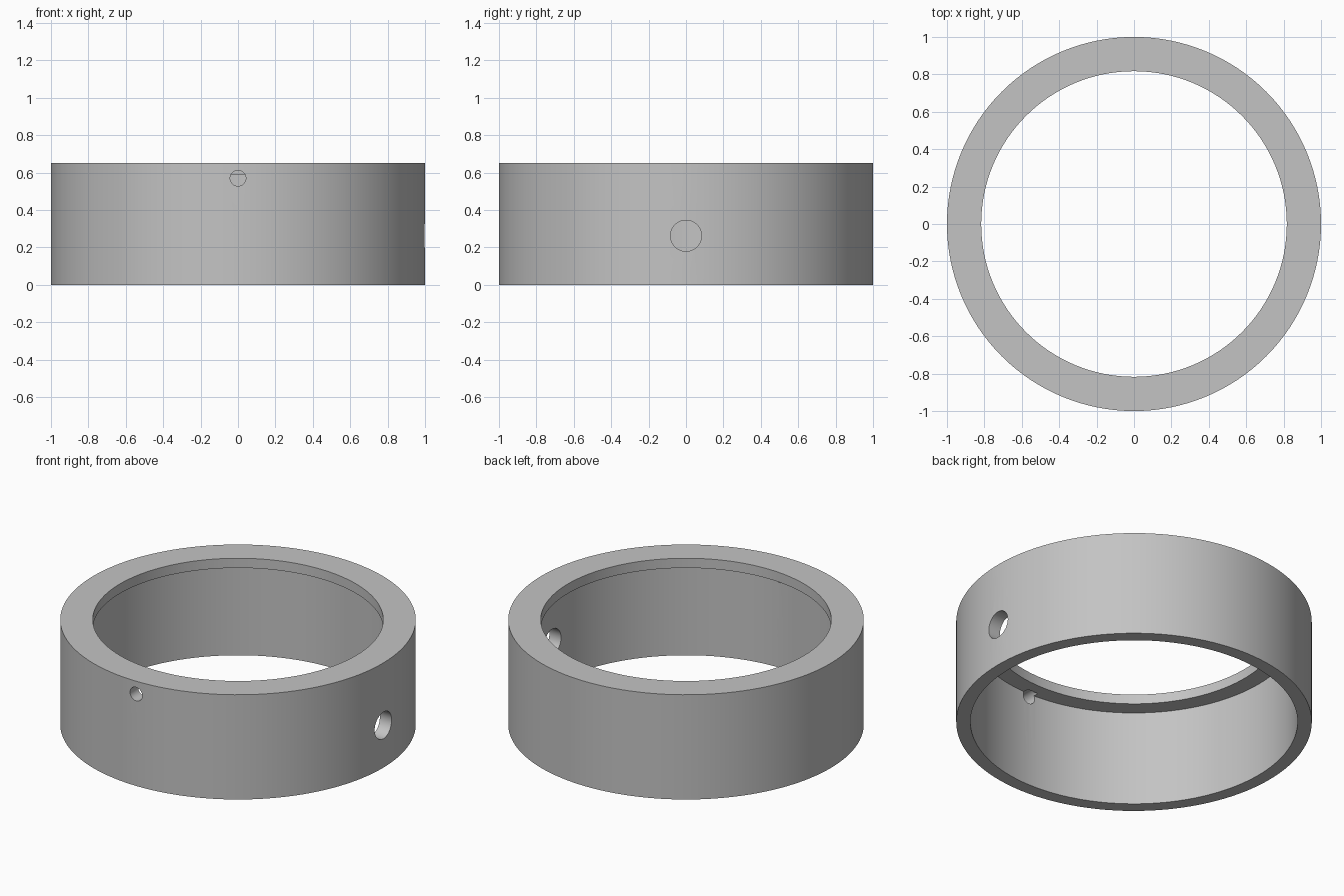
import bpy, bmesh, math

cube = bpy.data.objects.get("Cube")
if cube:
    bpy.data.objects.remove(cube)

SEGMENTS = 128

grey = bpy.data.materials.new("plain_grey")
grey.use_nodes = True
colour = (0.55, 0.55, 0.55, 1)
grey.diffuse_color = colour
grey.node_tree.nodes["Principled BSDF"].inputs["Base Color"].default_value = colour


def revolve(name, profile):
    """Spin a closed (radius, height) outline around z."""
    bm = bmesh.new()
    rings = []
    for i in range(SEGMENTS):
        a = math.tau * i / SEGMENTS
        rings.append([bm.verts.new((r * math.cos(a), r * math.sin(a), z)) for r, z in profile])
    n = len(profile)
    for i, ring in enumerate(rings):
        following = rings[(i + 1) % SEGMENTS]
        for j in range(n):
            k = (j + 1) % n
            bm.faces.new((ring[j], following[j], following[k], ring[k]))
    bmesh.ops.recalc_face_normals(bm, faces=bm.faces)
    mesh = bpy.data.meshes.new(name)
    bm.to_mesh(mesh)
    bm.free()
    obj = bpy.data.objects.new(name, mesh)
    bpy.context.collection.objects.link(obj)
    mesh.materials.append(grey)
    return obj


def drill(target, name, radius, depth, location, rotation):
    """Cut a round hole into the target."""
    bpy.ops.mesh.primitive_cylinder_add(vertices=48, radius=radius, depth=depth,
                                        location=location, rotation=rotation)
    cutter = bpy.context.object
    cutter.name = name
    cutter.data.materials.append(grey)
    bpy.context.view_layer.objects.active = target
    mod = target.modifiers.new(name, "BOOLEAN")
    mod.operation = "DIFFERENCE"
    mod.solver = "EXACT"
    mod.object = cutter
    bpy.ops.object.modifier_apply(modifier=mod.name)
    bpy.data.objects.remove(cutter)


# Ring wall with an inward lip at the top
ring = revolve("collar_ring", [(1, 0), (1, 0.65), (0.817, 0.65), (0.817, 0.59), (0.92, 0.59), (0.92, 0)])

# Large side hole, and small front hole ending inside the lip
drill(ring, "side_hole", 0.083, 0.4, (1, 0, 0.262), (0, math.pi / 2, 0))
drill(ring, "front_hole", 0.042, 0.22, (0, -0.995, 0.57), (math.pi / 2, 0, 0))

bpy.ops.object.select_all(action="DESELECT")
ring.select_set(True)
bpy.context.view_layer.objects.active = ring
bpy.ops.object.shade_smooth_by_angle(angle=math.radians(30))
